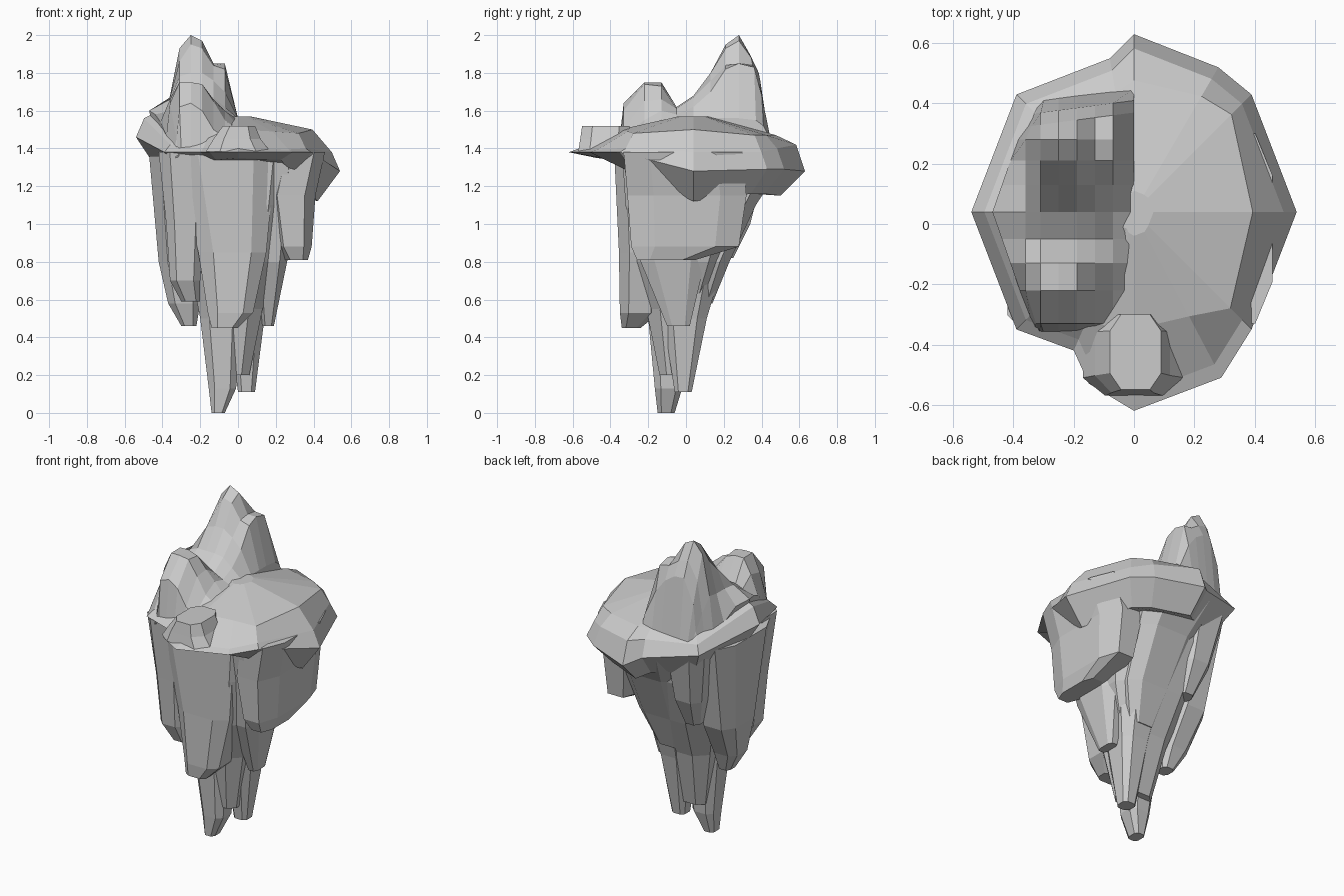
import bpy


def make(name, verts, faces):
    me = bpy.data.meshes.new(name)
    me.from_pydata(verts, [], faces)
    me.validate()
    ob = bpy.data.objects.new(name, me)
    bpy.context.collection.objects.link(ob)
    return ob


def loft(name, rings):
    """Skin a stack of equal-length rings, top to bottom, with capped ends."""
    n = len(rings[0])
    verts = [p for r in rings for p in r]
    faces = []
    for k in range(len(rings) - 1):
        for i in range(n):
            j = (i + 1) % n
            faces.append((k*n + i, (k+1)*n + i, (k+1)*n + j, k*n + j))
    faces.append(tuple(range(n)))
    last = (len(rings) - 1) * n
    faces.append(tuple(last + i for i in reversed(range(n))))
    return make(name, verts, faces)


def chamfered(x0, x1, y0, y1, z):
    """Rectangle with cut corners, counter-clockwise."""
    a, b = (x1 - x0) * .22, (y1 - y0) * .22
    return [(x1, y0+b, z), (x1, y1-b, z), (x1-a, y1, z), (x0+a, y1, z),
            (x0, y1-b, z), (x0, y0+b, z), (x0+a, y0, z), (x1-a, y0, z)]


def rock(name, *boxes):
    return loft(name, [chamfered(*b) for b in boxes])


# Island plateau: rim x, y, z, shoulder z, inner scale, inner z, underside z
rim = [
    (.54, .04, 1.28, 1.38, .73, 1.50, 1.12),
    (.39, .43, 1.29, 1.38, .83, 1.47, 1.16),
    (.28, .52, 1.29, 1.40, .80, 1.47, 1.16),
    (0, .63, 1.28, 1.42, .74, 1.47, 1.15),
    (-.08, .55, 1.32, 1.42, .78, 1.46, 1.18),
    (-.39, .43, 1.37, 1.42, .84, 1.46, 1.22),
    (-.54, .04, 1.46, 1.56, .78, 1.60, 1.28),
    (-.39, -.35, 1.38, 1.42, .82, 1.46, 1.30),
    (-.20, -.42, 1.38, 1.40, .80, 1.46, 1.34),
    (-.15, -.53, 1.38, 1.40, .66, 1.48, 1.34),
    (0, -.62, 1.38, 1.40, .59, 1.50, 1.35),
    (.29, -.51, 1.38, 1.395, .63, 1.49, 1.34),
    (.39, -.35, 1.38, 1.40, .82, 1.48, 1.26),
]


def ring(scale, col):
    out = []
    for p in rim:
        s = p[4] if scale is None else scale
        out.append((p[0]*s, .04 + (p[1] - .04)*s, p[col]))
    return out


crown = [(x*.12, .04 + (y - .04)*.12, 1.57) for x, y, *_ in rim]
loft("plateau", [crown, ring(None, 5), ring(.92, 3), ring(1, 2),
                 ring(.78, 6)])

# Mountain ridge on the left half: height grid with a skirt
xs = [-.47, -.36, -.31, -.25, -.19, -.13, -.07, 0]
rows = [
    (-.36, 1.35, 1.36, 1.38, 1.38, 1.38, 1.38, 1.38, 1.38),
    (-.33, 1.38, 1.45, 1.62, 1.64, 1.60, 1.50, 1.46, 1.45),
    (-.22, 1.47, 1.64, 1.75, 1.75, 1.74, 1.65, 1.55, 1.50),
    (-.13, 1.54, 1.66, 1.75, 1.75, 1.73, 1.66, 1.60, 1.52),
    (-.05, 1.58, 1.60, 1.62, 1.62, 1.62, 1.61, 1.58, 1.55),
    (.04, 1.60, 1.66, 1.68, 1.68, 1.68, 1.67, 1.62, 1.56),
    (.13, 1.58, 1.67, 1.78, 1.80, 1.80, 1.76, 1.70, 1.56),
    (.21, 1.50, 1.67, 1.86, 1.95, 1.93, 1.84, 1.82, 1.56),
    (.28, 1.46, 1.68, 1.93, 2.00, 1.97, 1.85, 1.85, 1.56),
    (.37, 1.44, 1.58, 1.78, 1.90, 1.88, 1.84, 1.83, 1.55),
    (.41, 1.42, 1.48, 1.65, 1.80, 1.80, 1.76, 1.68, 1.52),
    (.45, 1.40, 1.40, 1.42, 1.43, 1.44, 1.44, 1.44, 1.44),
]
verts, faces, nx = [], [], len(xs)
for y, *zs in rows:
    left = -.47 + .14 * min(1, abs(y - .04) / .4)
    for i, (x, z) in enumerate(zip(xs, zs)):
        x = max(x, left + .015 * i)
        verts.append((x, y + .13 * x if y > .35 else y, z))
for r in range(len(rows) - 1):
    for c in range(nx - 1):
        i = r*nx + c
        faces.append((i, i + 1, i + nx + 1, i + nx))
last = (len(rows) - 1) * nx
border = (list(range(nx)) + [r*nx + nx - 1 for r in range(1, len(rows))]
          + [last + c for c in range(nx - 2, -1, -1)]
          + [r*nx for r in range(len(rows) - 2, 0, -1)])
base = len(verts)
verts += [(verts[i][0]*.9, verts[i][1]*.95, 1.34) for i in border]
m = len(border)
for k in range(m):
    j = (k + 1) % m
    faces.append((border[k], base + k, base + j, border[j]))
make("mountain", verts, faces)

# Small rock on the front ledge
rock("front_ledge", (-.08, .09, -.55, -.30, 1.52), (-.13, .12, -.56, -.30, 1.45),
     (-.17, .17, -.57, -.30, 1.385))

# Hanging rock columns: x0, x1, y0, y1, z from top to bottom
rock("core", (-.40, .36, -.34, .40, 1.4), (-.36, .31, -.32, .35, 1.1),
     (-.27, .24, -.27, .23, .8), (-.20, .13, -.21, .12, .55),
     (-.13, .06, -.14, .03, .2))
rock("long_tip", (-.26, .06, -.25, .10, .8), (-.20, .02, -.20, .02, .5),
     (-.155, -.01, -.165, -.02, .13), (-.14, -.07, -.15, -.06, 0))
rock("short_tip", (-.10, .20, -.18, .20, .8), (-.05, .14, -.12, .11, .5),
     (0, .09, -.06, .03, .11))
rock("front_column", (-.33, .20, -.38, -.1, 1.38), (-.21, .15, -.355, -.1, .85),
     (-.16, .08, -.35, -.14, .53), (-.14, 0, -.34, -.24, .45))
rock("front_right_column", (.05, .34, -.34, .1, 1.38), (.08, .26, -.24, .1, .8),
     (.13, .19, -.1, .02, .46))
rock("left_column", (-.47, -.20, -.25, .30, 1.36), (-.42, -.20, -.15, .18, .8),
     (-.37, -.20, -.12, .06, .58), (-.30, -.22, -.08, .01, .46))
rock("front_left_column", (-.42, -.15, -.36, -.1, 1.38),
     (-.38, -.18, -.32, -.1, 1.0), (-.36, -.20, -.29, -.12, .7),
     (-.30, -.20, -.24, -.12, .59))
rock("right_column", (.20, .46, -.33, .30, 1.38), (.15, .41, -.31, .32, 1.15),
     (.20, .39, -.29, .28, .88), (.25, .37, -.26, .05, .81))
rock("back_column", (-.25, .24, .1, .50, 1.30), (-.17, .22, .1, .37, 1.1),
     (-.12, .20, 0, .23, .80), (-.05, .12, 0, .14, .58))
rock("back_left_column", (-.38, -.10, .1, .43, 1.36), (-.31, -.12, .1, .34, 1.0),
     (-.25, -.15, .08, .25, .82))
